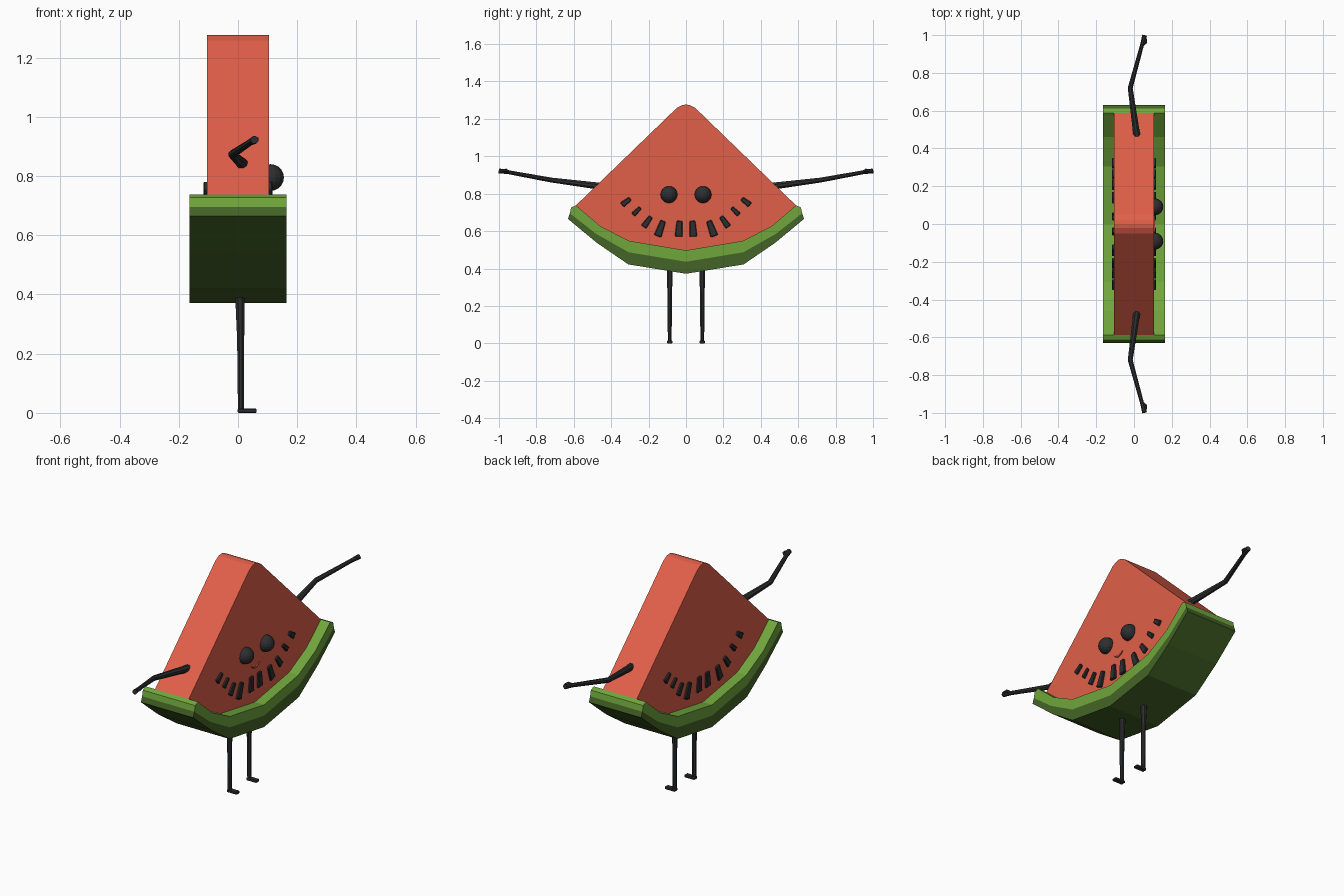
import bpy, bmesh, math
from mathutils import Vector, Matrix

if "Cube" in bpy.data.objects:
    bpy.data.objects.remove(bpy.data.objects["Cube"])


def material(name, rgb):
    m = bpy.data.materials.new(name)
    m.diffuse_color = (*rgb, 1)
    m.use_nodes = True
    m.node_tree.nodes["Principled BSDF"].inputs["Base Color"].default_value = m.diffuse_color
    return m


RED = material("flesh red", (0.75, 0.115, 0.066))
LIGHT = material("light rind green", (0.16, 0.38, 0.045))
DARK = material("dark skin green", (0.058, 0.127, 0.02))
BLACK = material("soft black", (0.027, 0.028, 0.03))


def finish(name, bm, mat):
    bmesh.ops.recalc_face_normals(bm, faces=bm.faces)
    me = bpy.data.meshes.new(name)
    bm.to_mesh(me)
    bm.free()
    me.materials.append(mat)
    ob = bpy.data.objects.new(name, me)
    bpy.context.collection.objects.link(ob)
    return ob


def extrude_x(name, strips, half, mat):
    """Extrude a list of (y, z) polygons along x from -half to half."""
    bm = bmesh.new()
    faces = [bm.faces.new([bm.verts.new((-half, y, z)) for y, z in s]) for s in strips]
    bmesh.ops.remove_doubles(bm, verts=bm.verts, dist=1e-5)
    geo = bmesh.ops.extrude_face_region(bm, geom=bm.faces[:], use_keep_orig=True)["geom"]
    bmesh.ops.translate(bm, vec=(2 * half, 0, 0),
                        verts=[g for g in geo if isinstance(g, bmesh.types.BMVert)])
    return finish(name, bm, mat)


def full(half_profile):
    """Mirror a centre-to-right profile into a left-to-right one."""
    return [(-y, z) for y, z in reversed(half_profile[1:])] + half_profile


def band(a, b):
    return [[a[i], a[i + 1], b[i + 1], b[i]] for i in range(len(a) - 1)]


def limb(name, points, radii, sides=8):
    """Faceted tapering tube through the points."""
    bm = bmesh.new()
    pts = [Vector(p) for p in points]
    rings = []
    for i, p in enumerate(pts):
        d = Vector()
        if i > 0:
            d += (p - pts[i - 1]).normalized()
        if i < len(pts) - 1:
            d += (pts[i + 1] - p).normalized()
        q = d.to_track_quat('Z', 'Y')
        rings.append([bm.verts.new(p + q @ Vector((radii[i] * math.cos(t), radii[i] * math.sin(t), 0)))
                      for t in [2 * math.pi * (k + 0.5) / sides for k in range(sides)]])
    for a, b in zip(rings, rings[1:]):
        for k in range(sides):
            j = (k + 1) % sides
            bm.faces.new((a[k], a[j], b[j], b[k]))
    bm.faces.new(rings[0])
    bm.faces.new(rings[-1])
    return finish(name, bm, BLACK)


# Curved profiles of the wedge layers
inner = full([(0, 0.497), (0.305, 0.548), (0.46, 0.628), (0.588, 0.738)])
middle = full([(0, 0.436), (0.307, 0.487), (0.48, 0.585), (0.621, 0.695)])
outer = full([(0, 0.372), (0.308, 0.422), (0.475, 0.536), (0.631, 0.665)])
rim = full([(0, 0.497), (0.305, 0.548), (0.46, 0.628), (0.588, 0.738), (0.614, 0.727)])
rim_low = [middle[0]] + middle + [middle[-1]]

# Flesh wedge, light rind and dark skin
tip = [(0.588, 0.738), (0.05, 1.258), (0.022, 1.273), (0, 1.277),
       (-0.022, 1.273), (-0.05, 1.258)]
extrude_x("flesh", [inner + tip[1:]], 0.105, RED)
extrude_x("rind", [rim + list(reversed(middle))], 0.163, LIGHT)
extrude_x("skin", band(middle, outer), 0.163, DARK)

# Seeds on both cut faces: y, z, width, height, tilt
seeds = [(0.037, 0.613, 0.042, 0.085, 3), (0.137, 0.614, 0.042, 0.088, 20),
         (0.207, 0.65, 0.034, 0.068, 35), (0.263, 0.707, 0.027, 0.055, 46),
         (0.32, 0.757, 0.032, 0.056, 53)]
bm = bmesh.new()
for face in (-1, 1):
    for side in (-1, 1):
        for y, z, w, h, tilt in seeds:
            new = bmesh.ops.create_cube(bm, size=1)["verts"]
            for v in new:
                if v.co.z > 0:
                    v.co.y *= 0.7
            mat = (Matrix.Translation((face * 0.107, side * y, z))
                   @ Matrix.Rotation(math.radians(side * tilt), 4, 'X')
                   @ Matrix.Diagonal((0.02, w, h, 1)))
            bmesh.ops.transform(bm, matrix=mat, verts=new)
bmesh.ops.bevel(bm, geom=bm.edges[:], offset=0.004, segments=1, affect='EDGES')
finish("seeds", bm, BLACK)

# Smile: thin crescent on the face side
bm = bmesh.new()
N = 8
upper, lower = [], []
for i in range(N + 1):
    t = i / N * 2 - 1
    upper.append((t * 0.036, 0.698 + 0.014 * t * t))
    lower.append((t * 0.036, 0.689 + 0.021 * t * t))
smile = extrude_x("smile", band(upper, lower), 0.004, RED)
smile.location.x = 0.107
bm.free()

for side, label in ((-1, "left"), (1, "right")):
    # Eye
    bm = bmesh.new()
    bmesh.ops.create_uvsphere(bm, u_segments=16, v_segments=10, radius=0.045,
                              matrix=Matrix.Translation((0.11, side * 0.091, 0.795)))
    finish(label + "_eye", bm, BLACK)
    # Arm, hand and thumb
    limb(label + "_arm", [(0.016, side * 0.46, 0.84), (-0.02, side * 0.72, 0.873),
                          (0.043, side * 0.95, 0.915), (0.056, side * 0.998, 0.922)],
         [0.02, 0.014, 0.011, 0.014])
    limb(label + "_thumb", [(0.042, side * 0.945, 0.915), (0.062, side * 0.962, 0.925),
                            (0.064, side * 0.982, 0.925)], [0.008, 0.009, 0.007], 6)
    # Leg
    y = side * 0.087
    limb(label + "_leg", [(0.006, y, 0.42), (0.009, y, 0.25), (0.01, y, 0.005)],
         [0.018, 0.013, 0.011])
    # Foot
    bm = bmesh.new()
    bmesh.ops.create_cube(bm, size=1, matrix=Matrix.Translation((0.031, y, 0.0075))
                          @ Matrix.Diagonal((0.064, 0.028, 0.015, 1)))
    bmesh.ops.bevel(bm, geom=bm.edges[:], offset=0.003, segments=1, affect='EDGES')
    finish(label + "_foot", bm, BLACK)
